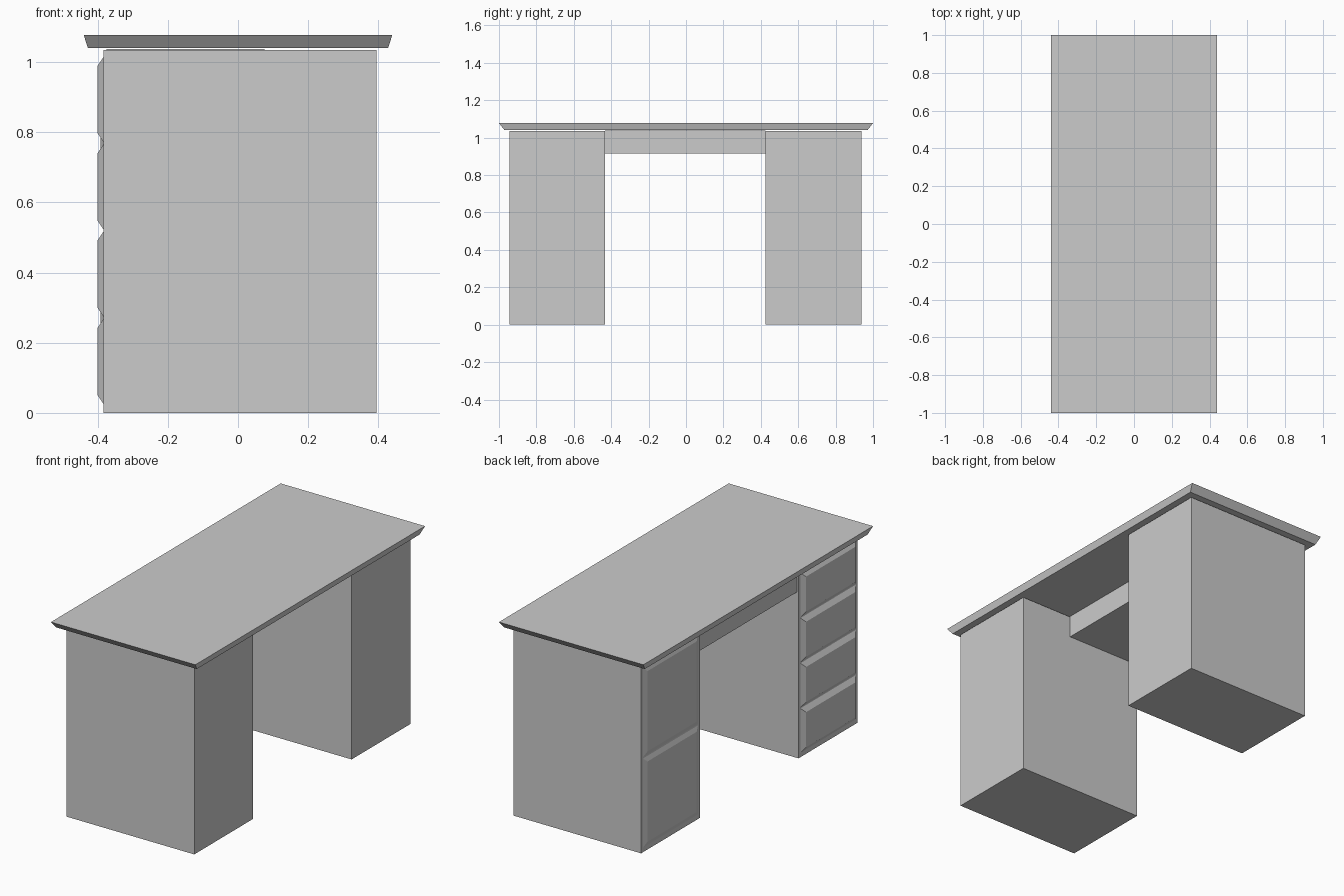
import bpy, bmesh

if "Cube" in bpy.data.objects:
    bpy.data.objects.remove(bpy.data.objects["Cube"])


def frustum(name, lo, hi, axis=None, side=1, inset=(0, 0)):
    """Box from lo to hi; the face on the given side of the axis is inset to make sloping edges."""
    bm = bmesh.new()
    bmesh.ops.create_cube(bm, size=1)
    mid = [(a + b) / 2 for a, b in zip(lo, hi)]
    others = [i for i in range(3) if i != axis]
    for v in bm.verts:
        signs = [1 if c > 0 else -1 for c in v.co]
        for i in range(3):
            v.co[i] = mid[i] + signs[i] * (hi[i] - lo[i]) / 2
        if axis is not None and signs[axis] == side:
            for i, d in zip(others, inset):
                v.co[i] -= signs[i] * d
    mesh = bpy.data.meshes.new(name)
    bm.to_mesh(mesh)
    bm.free()
    obj = bpy.data.objects.new(name, mesh)
    bpy.context.collection.objects.link(obj)
    return obj


# Desktop, chamfered inwards underneath
frustum("desktop", (-0.44, -1, 1.04), (0.44, 1, 1.078), 2, -1, (0.012, 0.03))

# Two pedestals
pedestals = {"drawer": (-0.945, -0.432, 4, -0.40), "door": (0.425, 0.938, 2, -0.392)}
for kind, (y0, y1, count, face_x) in pedestals.items():
    frustum(kind + "_pedestal", (-0.383, y0, 0), (0.395, y1, 1.035))
    # Raised panels with bevelled borders, stacked up the -x side
    pitch = 0.996 / count
    for i in range(count):
        z = 0.022 + i * pitch
        frustum(f"{kind}_panel_{i + 1}", (face_x, y0 + 0.015, z + 0.001),
                (-0.382, y1 - 0.015, z + pitch - 0.001), 0, -1, (0.027, 0.027))

# Shallow drawer bridging the knee hole
frustum("centre_drawer", (-0.375, -0.432, 0.915), (0.075, 0.425, 1.038))
